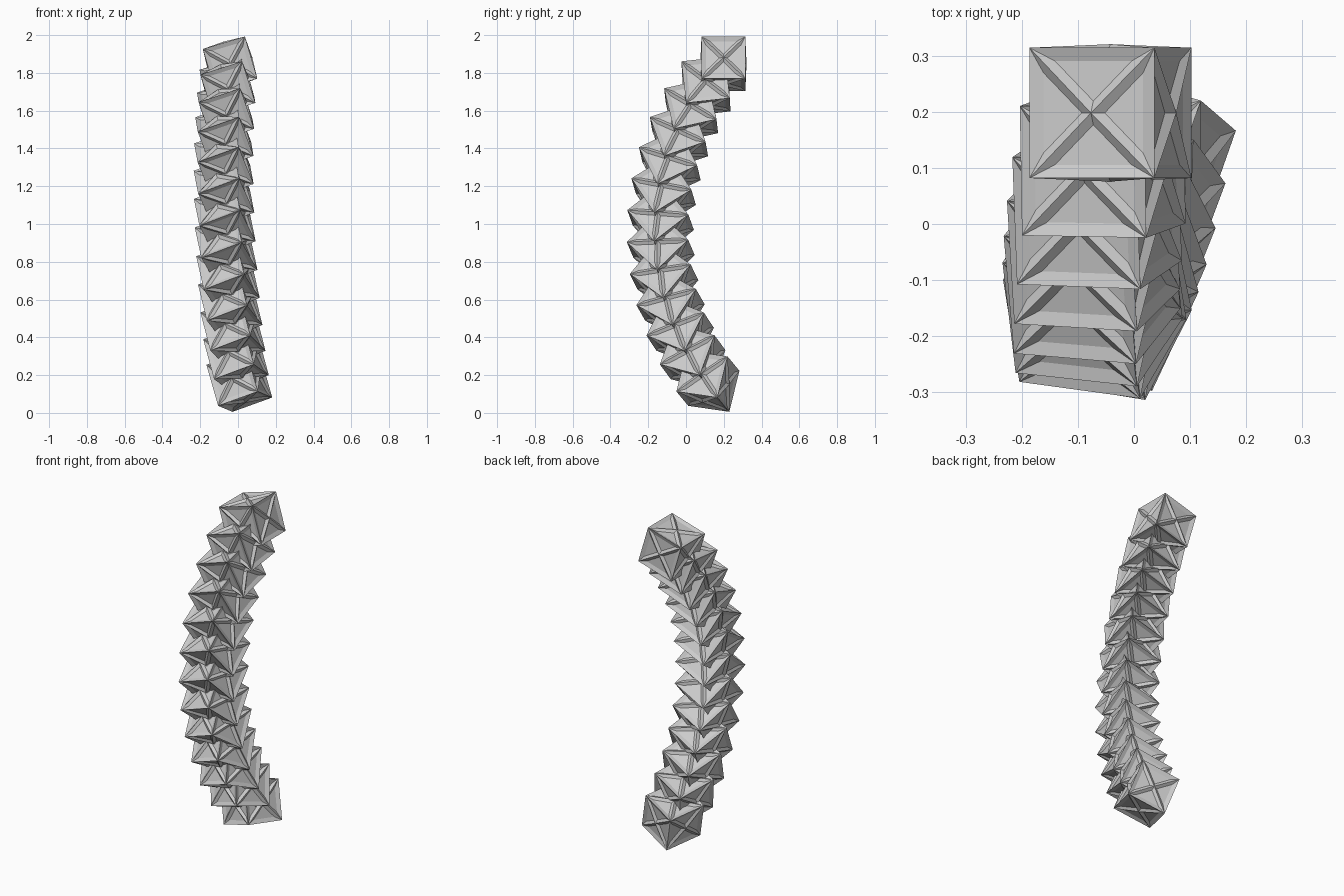
import bpy, bmesh
from math import radians, tan
from mathutils import Matrix, Vector

if "Cube" in bpy.data.objects:
    bpy.data.objects.remove(bpy.data.objects["Cube"])

COUNT = 13          # cubes in the chain
OUTER = 0.245       # overall cube size
STRUT = 0.03        # strut thickness

# One cross-braced cube: every face is split into four triangles
mesh = bpy.data.meshes.new("braced_cube")
bm = bmesh.new()
bmesh.ops.create_cube(bm, size=OUTER - STRUT)
bmesh.ops.poke(bm, faces=bm.faces[:])
bm.to_mesh(mesh)
bm.free()

# Screw motion carrying the top cube to the bottom cube
top = Vector((-0.042, 0.198, 1.848))
bottom = Vector((0.007, 0.116, 0.168))
axis = Vector((0.977, -0.17, 0.14)).normalized()
total = radians(78)
travel = bottom - top
slide = travel.dot(axis)
across = travel - axis * slide
pivot = top + across / 2 + axis.cross(across) / (2 * tan(total / 2))
tilt = Matrix.Rotation(radians(-16.5), 4, 'Y')

# Chain of cubes, each turned a little further along the arc
for i in range(COUNT):
    t = i / (COUNT - 1)
    turn = Matrix.Rotation(total * t, 4, axis)
    place = pivot + turn @ (top - pivot) + axis * slide * t
    cube = bpy.data.objects.new(f"braced_cube_{i + 1}", mesh)
    bpy.context.collection.objects.link(cube)
    cube.matrix_world = Matrix.Translation(place) @ turn @ tilt
    # Raised struts along the edges and diagonals, panels kept
    wire = cube.modifiers.new("struts", 'WIREFRAME')
    wire.thickness = STRUT
    wire.offset = 0
    wire.use_even_offset = True
    wire.use_replace = False
